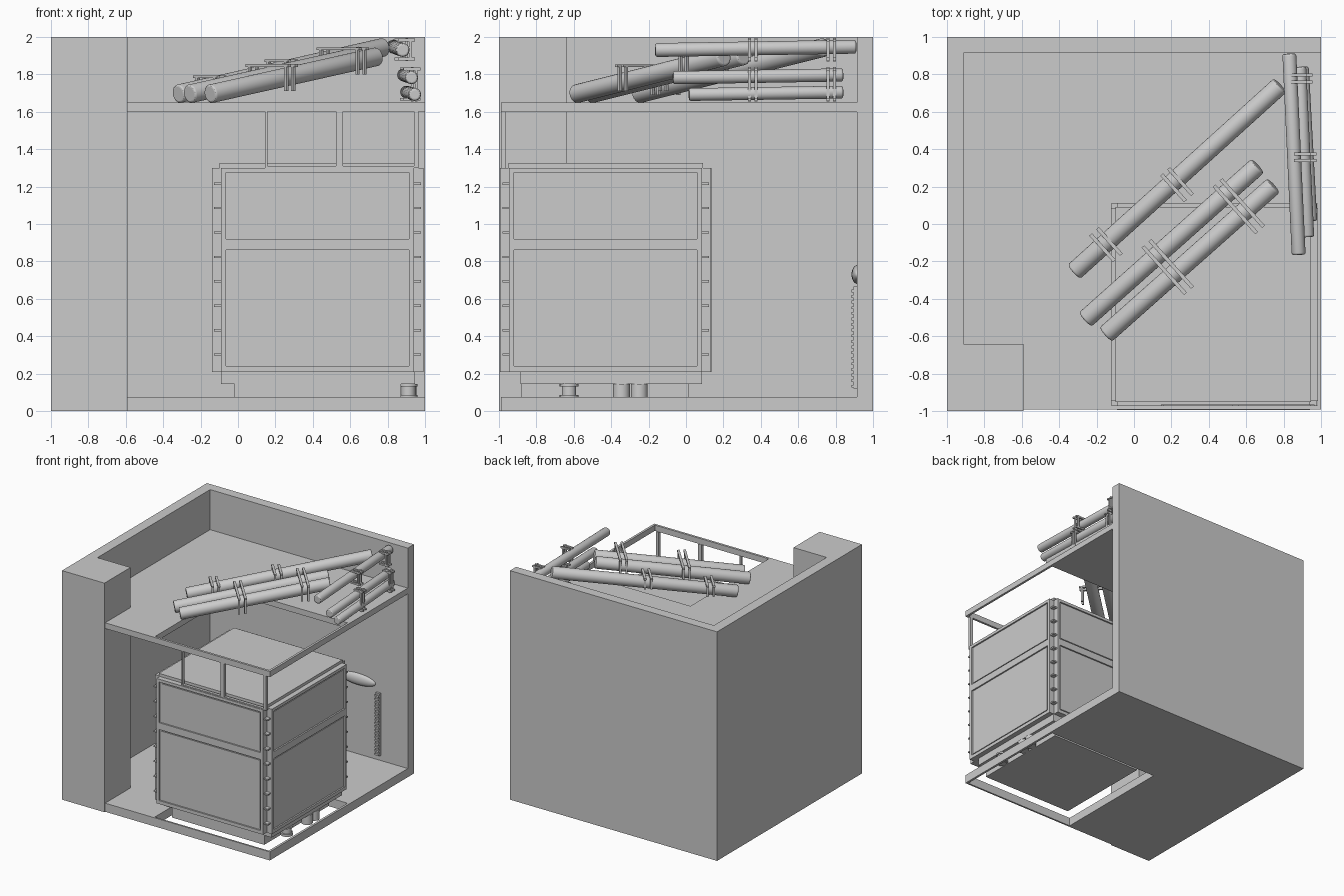
import bpy, bmesh, math
from mathutils import Vector, Matrix

if "Cube" in bpy.data.objects:
    bpy.data.objects.remove(bpy.data.objects["Cube"])


def finish(name, bm):
    bmesh.ops.recalc_face_normals(bm, faces=bm.faces)
    me = bpy.data.meshes.new(name)
    bm.to_mesh(me)
    bm.free()
    ob = bpy.data.objects.new(name, me)
    bpy.context.collection.objects.link(ob)
    return ob


def add_box(bm, x0, x1, y0, y1, z0, z1, mat=Matrix()):
    m = (mat @ Matrix.Translation(((x0 + x1) / 2, (y0 + y1) / 2, (z0 + z1) / 2))
         @ Matrix.Diagonal((x1 - x0, y1 - y0, z1 - z0, 1)))
    bmesh.ops.create_cube(bm, size=1, matrix=m)


def box(name, *b):
    bm = bmesh.new()
    add_box(bm, *b)
    return finish(name, bm)


def prism(name, pts, z0, z1):
    bm = bmesh.new()
    f = bm.faces.new([bm.verts.new((x, y, z0)) for x, y in pts])
    g = bmesh.ops.extrude_face_region(bm, geom=[f])
    bmesh.ops.translate(bm, vec=(0, 0, z1 - z0),
                        verts=[v for v in g['geom'] if isinstance(v, bmesh.types.BMVert)])
    return finish(name, bm)


def holed_slab(name, outer, hole, z0, z1):
    bm = bmesh.new()
    rings = []
    for z in (z0, z1):
        for x0, x1, y0, y1 in (outer, hole):
            rings.append([bm.verts.new((x, y, z)) for x, y in
                          ((x0, y0), (x1, y0), (x1, y1), (x0, y1))])
    for a, b in ((0, 1), (2, 3), (0, 2), (1, 3)):
        for i in range(4):
            j = (i + 1) % 4
            bm.faces.new((rings[a][i], rings[a][j], rings[b][j], rings[b][i]))
    return finish(name, bm)


def pipe(name, a, b, r, bevel=0.012):
    a, b = Vector(a), Vector(b)
    bm = bmesh.new()
    rot = (b - a).to_track_quat('Z', 'Y').to_matrix().to_4x4()
    bmesh.ops.create_cone(bm, cap_ends=True, segments=24, radius1=r, radius2=r,
                          depth=(b - a).length, matrix=Matrix.Translation((a + b) / 2) @ rot)
    ob = finish(name, bm)
    if bevel:
        m = ob.modifiers.new("round_ends", 'BEVEL')
        m.width, m.segments, m.limit_method = bevel, 3, 'ANGLE'
        m.angle_limit = math.radians(50)
    for p in ob.data.polygons:
        p.use_smooth = len(p.vertices) == 4
    return ob


# Shaft walls with corner pillar
prism("shaft_walls", [(-1, -1), (-.59, -1), (-.59, -.64), (-.91, -.64), (-.91, .915),
                      (1, .915), (1, 1), (-1, 1)], 0, 2)

# Two floors, each with a square opening
holed_slab("lower_floor", (-.91, 1, -.99, .915), (-.12, .98, -.975, .11), 0, .075)
holed_slab("upper_floor", (-.91, 1, -.99, .915), (-.12, .98, -.97, .11), 1.6, 1.65)

# Cabin core, roof and base
CX, CY = .425, -.43
box("cabin_core", -.09, .94, -.945, .085, .21, 1.3)
box("cabin_roof", -.1, .945, -.95, .09, 1.295, 1.325)
box("cabin_base", -.09, .945, -.885, .085, .145, .21)
box("cabin_plinth", -.02, .87, -.88, .015, .06, .145)

# Four framed cabin sides, rotated about the cabin centre
for n, side in enumerate(("front", "right", "back", "left")):
    M = Matrix.Translation((CX, CY, 0)) @ Matrix.Rotation(n * math.pi / 2, 4, 'Z')
    bm = bmesh.new()
    add_box(bm, -.515, .515, -.552, -.51, .21, 1.3, M)
    for z0, z1 in ((.21, .24), (.86, .92), (1.275, 1.3)):
        add_box(bm, -.515, .515, -.565, -.552, z0, z1, M)
    for s in (-1, 1):
        x0, x1 = sorted((s * .49, s * .515))
        for z0, z1 in ((.24, .86), (.92, 1.275)):
            add_box(bm, x0, x1, -.565, -.552, z0, z1, M)
    for z0, z1 in ((.252, .848), (.932, 1.263)):
        add_box(bm, -.478, .478, -.558, -.55, z0, z1, M)
    finish("cabin_side_" + side, bm)
    # Rungs in the corner notch
    bm = bmesh.new()
    for i in range(8):
        z = .302 + i * .1305
        add_box(bm, .51, .552, -.552, -.51, z - .006, z + .006, M)
    finish("corner_rungs_" + side, bm)

# Posts between cabin and upper floor
for i, (x0, x1) in enumerate(((.145, .158), (.525, .56), (.94, .965))):
    box(f"top_post_{i}", x0, x1, -.99, -.965, 1.3, 1.6)
box("top_post_sill", .145, .965, -.99, -.965, 1.298, 1.31)

# Buffers under the cabin
for i, y in enumerate((-.625, -.345, -.25)):
    pipe(f"buffer_{i}", (.91, y, .06), (.91, y, .145), .045 if i else .038, 0)
pipe("buffer_flange_bottom", (.91, -.625, .065), (.91, -.625, .085), .05, 0)
pipe("buffer_flange_top", (.91, -.625, .132), (.91, -.625, .146), .05, 0)

# Wall strip and lamp on the back wall
bm = bmesh.new()
add_box(bm, .70, .74, .895, .916, .12, .665)
for i in range(18):
    add_box(bm, .70, .74, .885, .895, .125 + i * .03, .14 + i * .03)
finish("wall_strip", bm)
bm = bmesh.new()
bmesh.ops.create_uvsphere(bm, u_segments=24, v_segments=12, radius=1,
                          matrix=Matrix.Translation((.52, .915, .73)) @ Matrix.Diagonal((.17, .03, .05, 1)))
lamp = finish("wall_lamp", bm)
for p in lamp.data.polygons:
    p.use_smooth = True

# Long fallen pipes
pipe("long_pipe_a", (-.32, -.255, 1.695), (.78, .74, 1.945), .05)
pipe("long_pipe_b", (-.26, -.51, 1.695), (.66, .31, 1.90), .05)
pipe("long_pipe_c", (-.15, -.59, 1.695), (.745, .205, 1.895), .05)


# Clamps across the long pipes: paired bars with legs
def clamp(name, x, y, z, length, drop):
    tilt = Matrix.Translation((x, y, z)) @ Matrix.Rotation(math.radians(42), 4, 'Z')
    bm = bmesh.new()
    h = length / 2
    for u in (-.025, .025):
        add_box(bm, u - .01, u + .01, -h, h, 0, .014, tilt)
        for v in (-h + .025, h - .025):
            add_box(bm, u - .008, u + .008, v - .008, v + .008, -drop, 0, tilt)
    finish(name, bm)


clamp("clamp_a_low", -.15, -.11, 1.78, .19, .09)
clamp("clamp_a_high", .23, .21, 1.865, .19, .09)
clamp("clamp_bc_low", .18, -.23, 1.84, .34, .13)
clamp("clamp_bc_high", .56, .095, 1.93, .34, .13)

# Stacked pipes at the right edge
pipe("side_pipe_top", (.83, .91, 1.948), (.88, -.165, 1.93), .037)
pipe("side_pipe_middle", (.885, .84, 1.797), (.928, -.07, 1.782), .035)
pipe("side_pipe_bottom", (.90, .84, 1.705), (.945, .015, 1.692), .034)

# Brackets of the stacked pipes
for i, y in enumerate((.34, .375, .76, .795)):
    bm = bmesh.new()
    dx = -.02 * (i // 2)
    for x, z0, z1 in ((.915, 1.87, 1.995), (.945, 1.655, 1.84)):
        add_box(bm, x + dx, x + dx + .014, y - .008, y + .008, z0, z1)
        for z in (z0 + .012, z1 - .012):
            add_box(bm, x + dx - .06, x + dx + .03, y - .008, y + .008, z - .007, z + .007)
    finish(f"side_bracket_{i}", bm)
